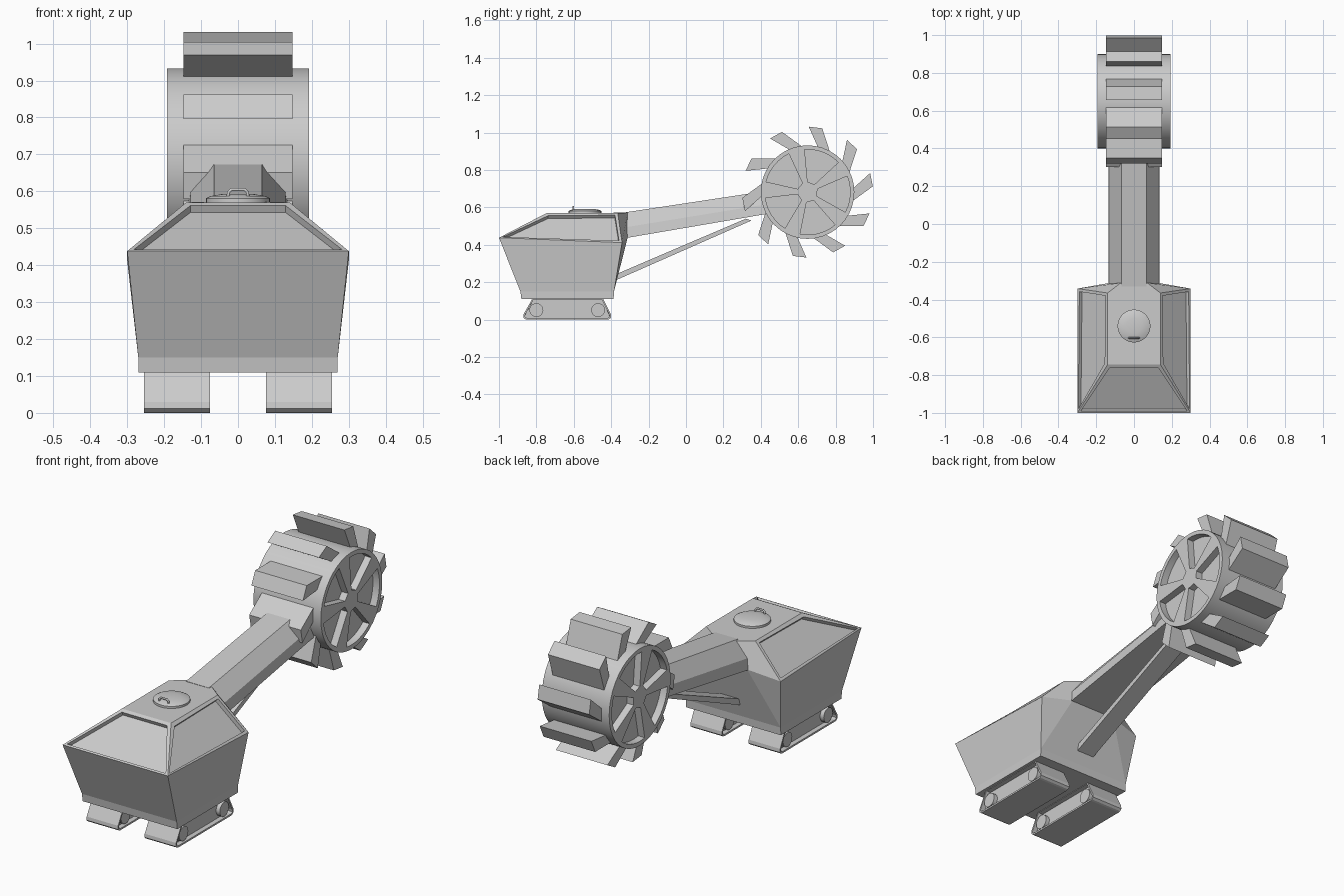
import bpy, bmesh, math
from mathutils import Vector

if "Cube" in bpy.data.objects:
    bpy.data.objects.remove(bpy.data.objects["Cube"])


def finish(bm, name, smooth=False):
    bmesh.ops.recalc_face_normals(bm, faces=bm.faces)
    me = bpy.data.meshes.new(name)
    bm.to_mesh(me)
    bm.free()
    ob = bpy.data.objects.new(name, me)
    bpy.context.collection.objects.link(ob)
    if smooth:
        bpy.ops.object.select_all(action='DESELECT')
        ob.select_set(True)
        bpy.context.view_layer.objects.active = ob
        bpy.ops.object.shade_smooth_by_angle(angle=math.radians(30))
    return ob


def add_prism(bm, pts, x0, x1):
    """Extrude a (y, z) outline along x; returns the two end caps."""
    a = [bm.verts.new((x0, y, z)) for y, z in pts]
    b = [bm.verts.new((x1, y, z)) for y, z in pts]
    n = len(pts)
    for i in range(n):
        j = (i + 1) % n
        bm.faces.new((a[i], a[j], b[j], b[i]))
    return [bm.faces.new(a[::-1]), bm.faces.new(b)]


def circle(cy, cz, r, n, start=0.0, end=360.0, closed=False):
    d = n - 1 if closed else n
    return [(cy + r * math.cos(math.radians(start + (end - start) * i / d)),
             cz + r * math.sin(math.radians(start + (end - start) * i / d))) for i in range(n)]


# Body: tapered hopper with a hipped roof and sunken roof panels
bm = bmesh.new()
V = lambda *c: bm.verts.new(c)


def pair(x, y, z):
    return V(-x, y, z), V(x, y, z)


f0, b0 = pair(.27, -.88, .11), pair(.27, -.387, .11)
f1, b1 = pair(.27, -.885, .15), pair(.27, -.385, .15)
fr, br = pair(.30, -1.0, .438), pair(.30, -.342, .412)
bmid = pair(.13, -.312, .44)
ft, bt, nt = pair(.14, -.745, .57), pair(.14, -.365, .57), pair(.07, -.312, .572)
F = bm.faces.new
F((f0[0], f0[1], b0[1], b0[0]))
for lo, hi in ((f0, f1), (f1, fr), (b0, b1), (b1, bmid), (bmid, nt)):
    F((lo[0], lo[1], hi[1], hi[0]))
panels = [F((fr[0], fr[1], ft[1], ft[0]))]
for s in (0, 1):
    F((f0[s], b0[s], b1[s], f1[s]))
    F((f1[s], b1[s], br[s], fr[s]))
    F((b1[s], bmid[s], br[s]))
    F((br[s], bmid[s], nt[s], bt[s]))
    panels.append(F((fr[s], br[s], bt[s], ft[s])))
F((ft[0], ft[1], bt[1], nt[1], nt[0], bt[0]))
bmesh.ops.recalc_face_normals(bm, faces=bm.faces)
bmesh.ops.inset_individual(bm, faces=panels, thickness=.022, depth=0)
bmesh.ops.inset_individual(bm, faces=panels, thickness=.001, depth=-.02)
finish(bm, "body")

# Hatch: stepped low dome
bm = bmesh.new()
rings = []
for r, z in ((.087, .565), (.087, .581), (.075, .587), (.04, .593)):
    rings.append([bm.verts.new((x, y - .54, z)) for x, y in circle(0, 0, r, 32)])
for lo, hi in zip(rings, rings[1:]):
    for i in range(32):
        j = (i + 1) % 32
        bm.faces.new((lo[i], lo[j], hi[j], hi[i]))
bm.faces.new(rings[0])
bm.faces.new(rings[-1])
finish(bm, "hatch", True)

# Hatch handle: bent bar
cu = bpy.data.curves.new("hatch_handle", 'CURVE')
cu.dimensions = '3D'
cu.bevel_depth, cu.bevel_resolution, cu.use_fill_caps = .005, 1, True
path = [(-.027, .58), (-.026, .597), (-.018, .605), (.018, .605), (.026, .597), (.027, .58)]
sp = cu.splines.new('POLY')
sp.points.add(len(path) - 1)
for p, (x, z) in zip(sp.points, path):
    p.co = (x, -.603, z, 1)
bpy.context.collection.objects.link(bpy.data.objects.new("hatch_handle", cu))

# Boom: faceted section swept up to the wheel
bm = bmesh.new()
ends = []
for y, lo, hi in ((-.33, .435, .573), (.43, .565, .688)):
    mid = lo + .42 * (hi - lo)
    sec = [(-.135, lo), (.135, lo), (.128, mid), (.065, hi), (-.065, hi), (-.128, mid)]
    ends.append([bm.verts.new((x, y, z)) for x, z in sec])
for i in range(6):
    j = (i + 1) % 6
    bm.faces.new((ends[0][i], ends[0][j], ends[1][j], ends[1][i]))
bm.faces.new(ends[0])
bm.faces.new(ends[1])
finish(bm, "boom")

# Strut below the boom
bm = bmesh.new()
add_prism(bm, [(-.40, .20), (-.37, .213), (.35, .53), (.32, .54), (-.40, .232)], -.05, .05)
finish(bm, "boom_strut")

# Wheel drum with five pockets cut in each side
CY, CZ = .65, .682
bm = bmesh.new()
add_prism(bm, circle(CY, CZ, .25, 40), -.192, .192)
drum = finish(bm, "wheel_drum")
bm = bmesh.new()
for k in range(5):
    a = 69 + 72 * k
    pocket = circle(CY, CZ, .228, 7, a - 25, a + 25, True) + \
        circle(CY, CZ, .055, 2, a + 21, a - 21, True)
    for x0, x1 in ((-.25, -.155), (.155, .25)):
        add_prism(bm, pocket, x0, x1)
cutter = finish(bm, "pocket_cutter")
mod = drum.modifiers.new("pockets", 'BOOLEAN')
mod.operation, mod.solver, mod.object = 'DIFFERENCE', 'EXACT', cutter
bpy.ops.object.select_all(action='DESELECT')
drum.select_set(True)
bpy.context.view_layer.objects.active = drum
bpy.ops.object.modifier_apply(modifier="pockets")
bpy.data.objects.remove(cutter)
bpy.ops.object.shade_smooth_by_angle(angle=math.radians(30))

# Ten swept digging blades
bm = bmesh.new()
for k in range(10):
    pts = [(CY + r * math.cos(math.radians(a + 36 * k)), CZ + r * math.sin(math.radians(a + 36 * k)))
           for r, a in ((.235, -14), (.35, 5), (.35, 17), (.235, 3))]
    add_prism(bm, pts, -.147, .147)
finish(bm, "wheel_blades")

# Crawler tracks with sunken sides, and their rollers
outline = [(-.82, .115), (-.868, .03), (-.87, .012), (-.86, .003), (-.85, 0),
           (-.42, 0), (-.41, .003), (-.40, .012), (-.402, .03), (-.445, .115)]
for side, s in (("left", -1), ("right", 1)):
    bm = bmesh.new()
    caps = add_prism(bm, outline, s * .076, s * .255)
    bmesh.ops.recalc_face_normals(bm, faces=bm.faces)
    bmesh.ops.inset_individual(bm, faces=caps, thickness=.009, depth=0)
    bmesh.ops.inset_individual(bm, faces=caps, thickness=.0005, depth=-.025)
    finish(bm, side + "_track")
    bm = bmesh.new()
    for y in (-.8, -.47):
        add_prism(bm, circle(y, .051, .037, 20), s * .08, s * .251)
    finish(bm, side + "_rollers", True)
